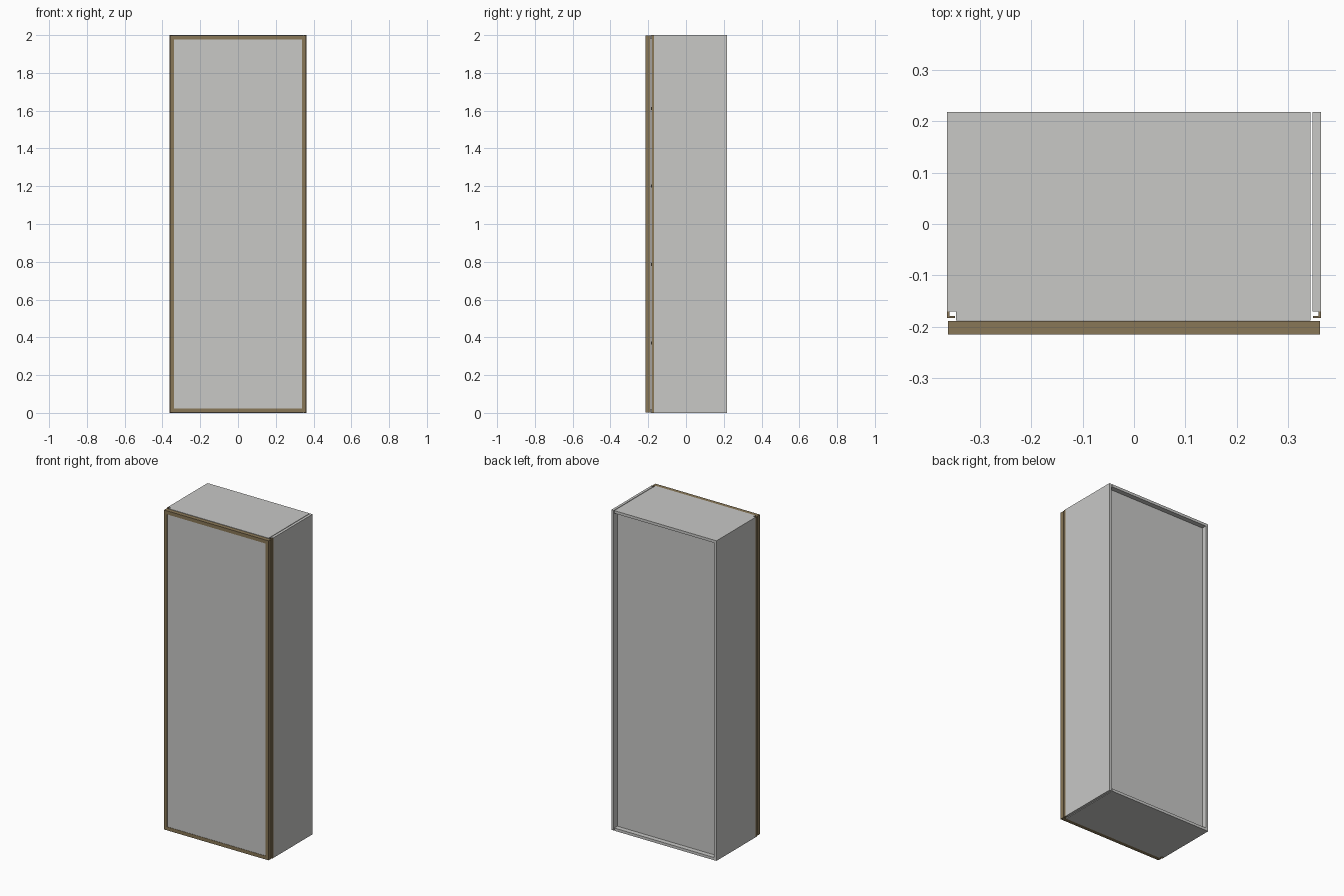
import bpy, bmesh

if "Cube" in bpy.data.objects:
    bpy.data.objects.remove(bpy.data.objects["Cube"])

def material(name, rgb):
    m = bpy.data.materials.new(name)
    m.diffuse_color = (*rgb, 1)
    m.use_nodes = True
    m.node_tree.nodes["Principled BSDF"].inputs["Base Color"].default_value = m.diffuse_color
    return m

GREY = material("light grey", (0.58, 0.58, 0.565))
BROWN = material("bronze brown", (0.25, 0.185, 0.095))

def box(name, x0, x1, y0, y1, z0, z1, mat):
    me = bpy.data.meshes.new(name)
    bm = bmesh.new()
    bmesh.ops.create_cube(bm, size=1)
    for v in bm.verts:
        v.co = ((x0 + x1) / 2 + v.co.x * (x1 - x0),
                (y0 + y1) / 2 + v.co.y * (y1 - y0),
                (z0 + z1) / 2 + v.co.z * (z1 - z0))
    bm.to_mesh(me)
    bm.free()
    me.materials.append(mat)
    ob = bpy.data.objects.new(name, me)
    bpy.context.collection.objects.link(ob)
    return ob

W, H, T = 0.363, 2.0, 0.017        # half width, height, board thickness
BACK, FRONT = 0.218, -0.188        # carcass depth range
L, R = -W + T, 0.343               # inner boards leave a slit on the right

# Carcass sides, stopping short of the front corner trims
box("left_side", -W, L, -0.17, BACK, 0, H, GREY)
box("right_side", 0.347, W, -0.17, BACK, 0, H, GREY)

# Top and bottom boards and recessed back
box("bottom_board", L, R, FRONT, BACK, 0, T, GREY)
box("top_board", L, R, FRONT, BACK, H - T, H, GREY)
box("back_panel", L, R, BACK - 0.04, BACK - 0.03, T, H - T, GREY)

# Inner shelves
for i, z in enumerate((0.37, 0.785, 1.2, 1.612)):
    box(f"shelf_{i + 1}", L, R, FRONT + 0.002, BACK - 0.04, z - 0.008, z + 0.008, GREY)

# L-shaped corner trims on both front edges
for side, s in (("left", -1), ("right", 1)):
    xs = sorted((s * W, s * 0.359))
    box(f"{side}_trim_side", *xs, -0.183, -0.17, 0, H, BROWN)
    xs = sorted((s * 0.359, s * 0.348))
    box(f"{side}_trim_front", *xs, -0.183, -0.179, 0, H, BROWN)

# Door: bronze frame around a grey panel
D, F, Y0, Y1, Z0, Z1 = 0.361, 0.022, -0.215, -0.189, 0.002, 1.998
box("door_stile_left", -D, -D + F, Y0, Y1, Z0, Z1, BROWN)
box("door_stile_right", D - F, D, Y0, Y1, Z0, Z1, BROWN)
box("door_rail_bottom", -D + F, D - F, Y0, Y1, Z0, Z0 + F, BROWN)
box("door_rail_top", -D + F, D - F, Y0, Y1, Z1 - F, Z1, BROWN)
box("door_panel", -D + F, D - F, Y0 + 0.002, Y1, Z0 + F, Z1 - F, GREY)
